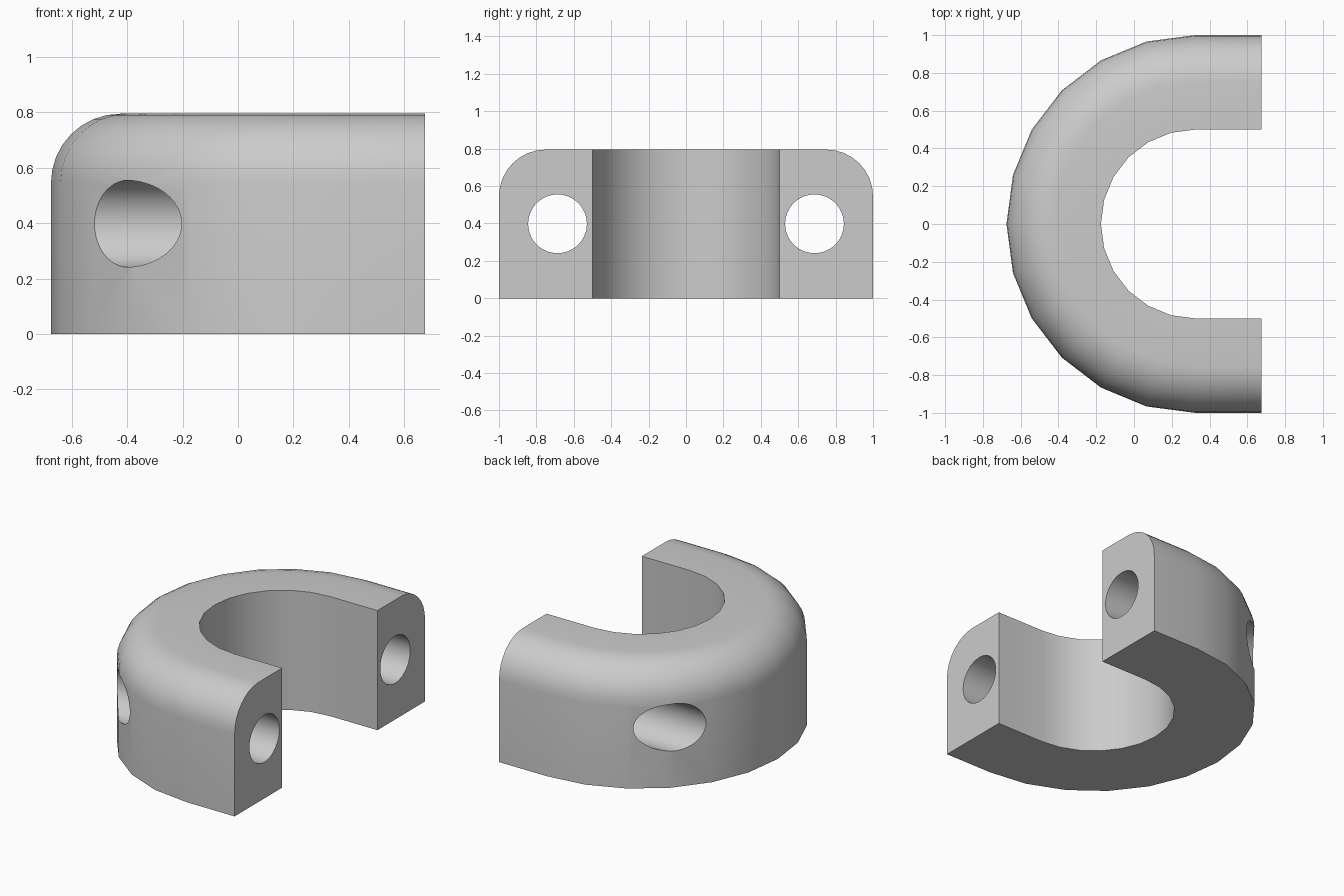
import bpy, bmesh, math

cube = bpy.data.objects.get("Cube")
if cube:
    bpy.data.objects.remove(cube, do_unlink=True)

END_X, ARC_X = 0.675, 0.325
INNER, OUTER, HEIGHT, FILLET = 0.5, 1.0, 0.795, 0.25
HOLE_Y, HOLE_Z, HOLE_R = 0.687, 0.398, 0.157

grey = bpy.data.materials.new("plain_grey")
grey.use_nodes = True
colour = (0.6, 0.6, 0.6, 1)
grey.diffuse_color = colour
grey.node_tree.nodes["Principled BSDF"].inputs["Base Color"].default_value = colour

# Cross-section as (radius, height), with a rounded outer top edge
profile = [(INNER, 0), (OUTER, 0)]
for i in range(9):
    a = math.pi / 2 * i / 8
    profile.append((OUTER - FILLET + FILLET * math.cos(a),
                    HEIGHT - FILLET + FILLET * math.sin(a)))
profile.append((INNER, HEIGHT))

# Sweep the section along a straight leg, a half circle and the other leg
bm = bmesh.new()
rings = [[bm.verts.new((END_X, r, z)) for r, z in profile]]
for i in range(13):
    a = math.pi / 2 + math.pi * i / 12
    rings.append([bm.verts.new((ARC_X + r * math.cos(a), r * math.sin(a), z))
                  for r, z in profile])
rings.append([bm.verts.new((END_X, -r, z)) for r, z in profile])
n = len(profile)
for ring, following in zip(rings, rings[1:]):
    for j in range(n):
        k = (j + 1) % n
        bm.faces.new((ring[j], ring[k], following[k], following[j]))
bm.faces.new(rings[0])
bm.faces.new(rings[-1])
bmesh.ops.recalc_face_normals(bm, faces=bm.faces)
mesh = bpy.data.meshes.new("half_collar")
bm.to_mesh(mesh)
bm.free()
mesh.materials.append(grey)
collar = bpy.data.objects.new("half_collar", mesh)
bpy.context.collection.objects.link(collar)

# Bolt holes running through both legs
cutters = []
for side, name in ((1, "back_hole_cutter"), (-1, "front_hole_cutter")):
    bpy.ops.mesh.primitive_cylinder_add(vertices=48, radius=HOLE_R, depth=3,
                                        location=(0, side * HOLE_Y, HOLE_Z),
                                        rotation=(0, math.pi / 2, 0))
    cutter = bpy.context.object
    cutter.name = name
    cutter.hide_render = True
    cutter.data.materials.append(grey)
    cutters.append(cutter)
    cut = collar.modifiers.new(name, 'BOOLEAN')
    cut.operation = 'DIFFERENCE'
    cut.solver = 'EXACT'
    cut.object = cutter

bpy.ops.object.select_all(action='DESELECT')
collar.select_set(True)
bpy.context.view_layer.objects.active = collar
for cutter in cutters:
    bpy.ops.object.modifier_apply(modifier=cutter.name)
    bpy.data.objects.remove(cutter, do_unlink=True)
bpy.ops.object.shade_smooth_by_angle(angle=math.radians(30))
